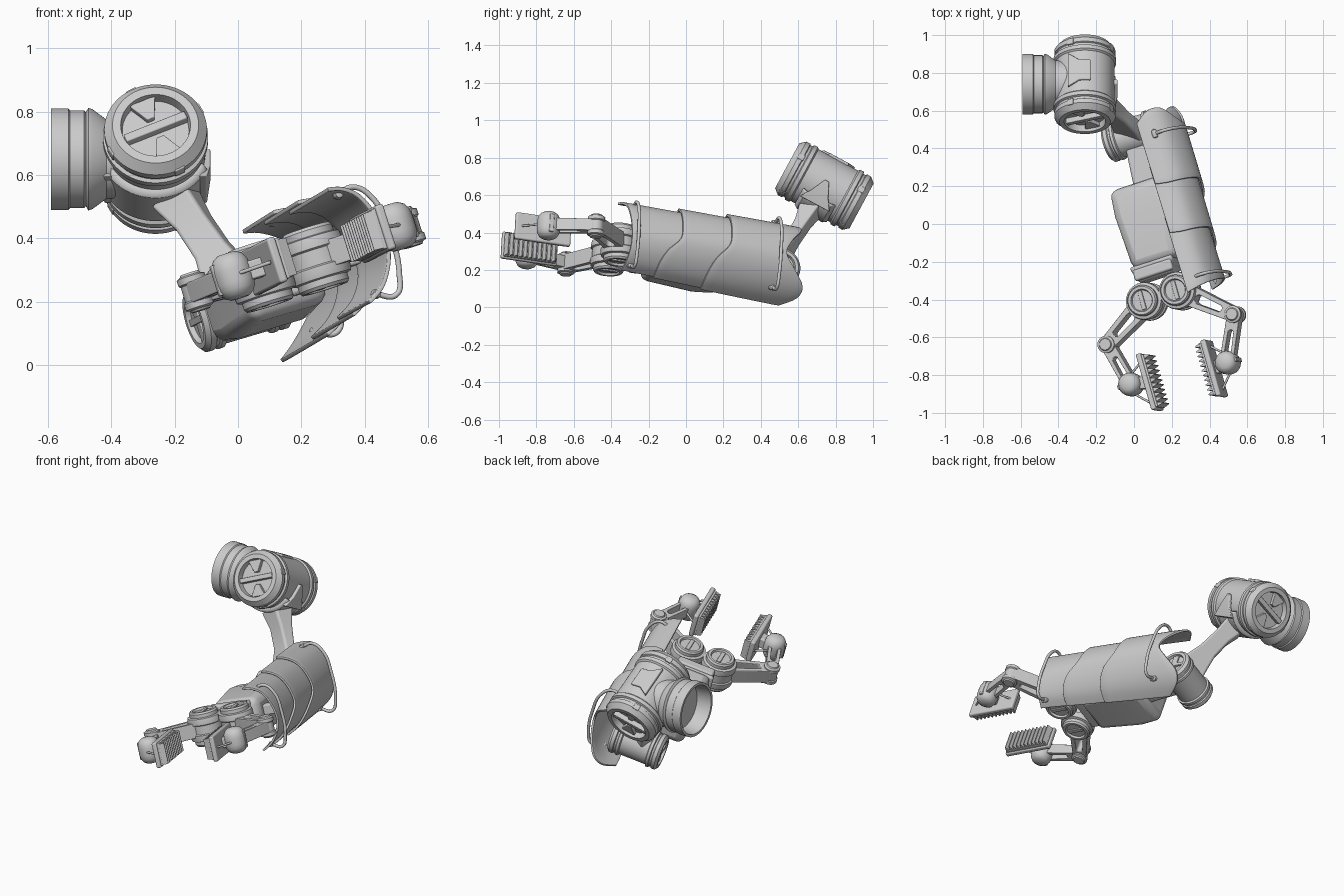
import bpy, bmesh
from math import cos, sin, pi
from mathutils import Vector as V

if "Cube" in bpy.data.objects:
    bpy.data.objects.remove(bpy.data.objects["Cube"])

# Forearm frame: F along the arm, U hinge axis, S sideways; O is the elbow centre
F = V((.271, -.952, .14)).normalized()
U = V((-.3, .054, .952))
U = (U - F * U.dot(F)).normalized()
S = U.cross(F)
O = V((0, .47, .18))
G = V((.16, -.38, .31))          # gripper centre


def loc(s, t, u):
    return O + S * s + F * t + U * u


def hand(x, y):
    """Point on the finger plane above a top-view position"""
    d = V((x, y, G.z)) - G
    return V((x, y, G.z - d.dot(U) / U.z))


def mesh(name, verts, faces, bevel=0, solid=0, angle=.6):
    bm = bmesh.new()
    vs = [bm.verts.new(v) for v in verts]
    for f in faces:
        bm.faces.new([vs[i] for i in f])
    bmesh.ops.remove_doubles(bm, verts=bm.verts, dist=1e-5)
    bmesh.ops.recalc_face_normals(bm, faces=bm.faces)
    me = bpy.data.meshes.new(name)
    bm.to_mesh(me)
    bm.free()
    ob = bpy.data.objects.new(name, me)
    bpy.context.collection.objects.link(ob)
    if solid:
        m = ob.modifiers.new("solid", 'SOLIDIFY')
        m.thickness, m.offset = solid, 0
    if bevel:
        m = ob.modifiers.new("bevel", 'BEVEL')
        m.width, m.segments, m.limit_method = bevel, 3, 'ANGLE'
    bpy.ops.object.select_all(action='DESELECT')
    bpy.context.view_layer.objects.active = ob
    ob.select_set(True)
    bpy.ops.object.shade_smooth_by_angle(angle=angle)
    return ob


def lathe(name, c, axis, prof, n=48, ref=V((1, .3, .2)), arc=None, solid=0):
    """Turn (radius, height) points round an axis"""
    z = axis.normalized()
    if abs(z.dot(ref.normalized())) > .8:
        ref = V((0, 1, 0))
    x = (ref - z * ref.dot(z)).normalized()
    y = z.cross(x)
    a0, a1 = arc or (0, 2 * pi)
    k = len(prof)
    vs = []
    for i in range(n + 1):
        a = a0 + (a1 - a0) * i / n
        vs += [c + (x * cos(a) + y * sin(a)) * r + z * h for r, h in prof]
    fs = [(i*k+j, i*k+j+1, i*k+k+j+1, i*k+k+j) for i in range(n) for j in range(k-1)]
    return mesh(name, vs, fs, solid=solid)


def loft(name, secs, bevel=.01):
    """secs: (centre, half-width vector, half-depth vector)"""
    vs = []
    for c, a, b in secs:
        vs += [c - a - b, c + a - b, c + a + b, c - a + b]
    m = len(secs)
    fs = [(4*i+j, 4*i+(j+1) % 4, 4*i+4+(j+1) % 4, 4*i+4+j) for i in range(m-1) for j in range(4)]
    fs += [(3, 2, 1, 0), (4*m-4, 4*m-3, 4*m-2, 4*m-1)]
    return mesh(name, vs, fs, bevel)


def box(name, c, hs, bevel=.01, axes=(S, F, U)):
    a, b, d = (ax * h for ax, h in zip(axes, hs))
    return loft(name, [(c - d, a, b), (c + d, a, b)], bevel)


def link(name, a, b, ra, rb, h):
    """Tapered finger link with a long slot"""
    d = (b - a).normalized()
    e = U.cross(d)
    n = 12

    def ring(ca, cb, r1, r2, z):
        out = []
        for c, r, st in ((cb, r2, -pi/2), (ca, r1, pi/2)):
            out += [c + d*cos(st+pi*i/n)*r + e*sin(st+pi*i/n)*r + U*z for i in range(n+1)]
        return out
    ia, ib = a.lerp(b, .38), a.lerp(b, .74)
    vs = ring(a, b, ra, rb, h) + ring(ia, ib, ra*.4, rb*.45, h) \
        + ring(ia, ib, ra*.4, rb*.45, -h) + ring(a, b, ra, rb, -h)
    m = 2*(n+1)
    fs = [(k*m+i, k*m+(i+1) % m, ((k+1) % 4)*m+(i+1) % m, ((k+1) % 4)*m+i)
          for k in range(4) for i in range(m)]
    mesh(name, vs, fs, .005)


def tube(name, pts, r):
    cu = bpy.data.curves.new(name, 'CURVE')
    cu.dimensions, cu.bevel_depth, cu.bevel_resolution, cu.use_fill_caps = '3D', r, 3, True
    sp = cu.splines.new('BEZIER')
    sp.bezier_points.add(len(pts) - 1)
    for bp, p in zip(sp.bezier_points, pts):
        bp.co = p
        bp.handle_left_type = bp.handle_right_type = 'AUTO'
    bpy.context.collection.objects.link(bpy.data.objects.new(name, cu))


def mirrored(half):
    return half + [(r, -h) for r, h in reversed(half)]


# Shoulder drum with recessed ends, cross bars and rim clamps
A = V((0, -.88, .475)).normalized()
D = V((-.26, .74, .65))
X = V((1, 0, 0))
B = A.cross(X)                   # up and back, square to the drum axis
lathe("shoulder_drum", D, A, mirrored([
    (0, .19), (.105, .19), (.11, .226), (.136, .226), (.162, .196), (.162, .172), (.155, .168),
    (.155, .155), (.166, .15), (.166, .128), (.157, .12)]), 64)
for i, sg in enumerate((1, -1)):
    e = D + A * sg * .2
    p, q = X*cos(.42) + B*sin(.42), B*cos(.42) - X*sin(.42)
    box(f"drum_bar_{i}", e, (.105, .014, .02), .004, (p, q, A))
    for j in (1, -1):
        loft(f"drum_blade_{i}_{j}", [(e + q*j*.035, p*.012, A*.012), (e + q*j*.105, p*.045, A*.012)], .003)
    for j in range(4):
        a = .5 + j * pi / 2
        rd, tg = X*cos(a) + B*sin(a), B*cos(a) - X*sin(a)
        box(f"drum_clamp_{i}_{j}", D + rd*.153 + A*sg*.182, (.011, .018, .018), .004, (rd, tg, A))

# Hollow shoulder socket
lathe("shoulder_socket", V((0, .74, .65)), X, [
    (0, -.5), (.135, -.5), (.145, -.59), (.16, -.59), (.16, -.535), (.154, -.53), (.154, -.485),
    (.148, -.48), (.162, -.472), (.158, -.46), (.125, -.415), (.125, -.3)], 64)
loft("drum_top_plate", [(D + B*.155 - X*.09, A*.1, B*.01), (D + B*.158 - X*.03, A*.06, B*.01),
                        (D + B*.158 + X*.03, A*.06, B*.01)], .005)

# Half sleeve under the drum, side ears and the upper arm strut
lathe("shoulder_sleeve", D, A, [(.158, -.1), (.172, -.08), (.172, .07), (.158, .09)], 32,
      -B, (-1.15, 1.15), .012)
for sg in (1, -1):
    loft(f"sleeve_ear_{sg}", [(D + X*sg*.163 + B*.03, X*.01, A*.012), (D + X*sg*.163 - B*.05, X*.01, A*.05),
                              (D + X*sg*.15 - B*.11, X*.012, A*.09)], .005)
w = V((.8, -.1, .5)).normalized()
dp = V((.35, .85, -.1)).normalized()
loft("upper_arm_strut", [(V((-.2, .67, .53)), w*.065, dp*.06), (V((-.14, .625, .45)), w*.052, dp*.04),
                         (V((-.08, .57, .36)), w*.055, dp*.032), (V((-.04, .52, .29)), w*.075, dp*.036),
                         (V((-.01, .48, .22)), w*.085, dp*.045)], .012)

# Elbow cylinder
lathe("elbow_drum", O, S, mirrored([
    (0, .135), (.07, .135), (.073, .152), (.09, .152), (.105, .138), (.105, .118), (.098, .114),
    (.098, .104), (.106, .1), (.106, .085), (.096, .08)]))
for j in (1, -1):
    box(f"elbow_bar_{j}", loc(.138*j, 0, 0), (.008, .07, .011), .003)
    box(f"elbow_cross_{j}", loc(.136*j, 0, 0), (.006, .02, .07), .003)

# Forearm body, neck and wrist
loft("forearm_neck", [(loc(.01, .05, 0), S*.06, U*.06), (loc(.0, .3, 0), S*.065, U*.07)], .015)
loft("forearm_body", [(loc(-.045, .255, 0), S*.15, U*.105), (loc(-.045, .4, .005), S*.155, U*.12),
                      (loc(-.05, .7, .01), S*.135, U*.105)], .045)
wr = G - F * .13
loft("wrist_block", [(wr - F*.06, S*.125, U*.08), (wr + F*.03, S*.1, U*.06)], .015)
box("wrist_plate", wr - F*.01, (.11, .03, .085), .012)

# Armour: three overlapping curved shells
rear = [(.10, .235), (.17, .225), (.235, .185), (.28, .11), (.295, .03), (.27, -.05),
        (.22, -.12), (.16, -.17), (.09, -.205)]
front = [(.11, .225), (.16, .215), (.21, .18), (.245, .11), (.26, .03), (.25, -.03),
         (.225, -.08), (.19, -.12), (.14, -.15)]
step = [0, .01, .01, .01, .02, .08, .11, .12, .12]
back = [.04, -.01, -.01, .05, .08, .02, -.04, -.03, .05]
NP, NT = 33, 10


def curve(pts, v):
    """Smooth lookup along a list"""
    x = v * (len(pts) - 1)
    i = min(int(x), len(pts) - 2)
    p = [V(pts[max(0, min(len(pts)-1, i+k))]) for k in (-1, 0, 1, 2)]
    f = x - i
    return p[1] + .5*f*(p[2]-p[0] + f*(2*p[0]-5*p[1]+4*p[2]-p[3] + f*(3*(p[1]-p[2])+p[3]-p[0])))


for n, (t0, t1) in enumerate([(-.06, .32), (.22, .59), (.5, .925)]):
    vs = []
    for i in range(NT + 1):
        for j in range(NP):
            v = j / (NP - 1)
            st = curve([(a, b) for a, b in zip(step, back)], v)
            e0 = t0 + (st.y if n == 0 else st.x * .8)
            e1 = t1 + (st.x if n < 2 else -.03 * sin(pi * v) - .03 * v)
            t = e0 + (e1 - e0) * i / NT
            p = curve(rear, v).lerp(curve(front, v), max(0, min(1, t / .87)))
            p = p * (.97 + .07 * i / NT - .018 * n)
            vs.append(loc(p.x, t, p.y))
    fs = [(i*NP+j, i*NP+j+1, i*NP+NP+j+1, i*NP+NP+j) for i in range(NT) for j in range(NP-1)]
    mesh(f"armour_shell_{n}", vs, fs, .003, .013)
for i, t in enumerate((.35, .6)):
    box(f"armour_mount_{i}", loc(.15, t, .02), (.09, .03, .03), .008)

# Guard rails outside the armour
for i, (t, k) in enumerate(((.06, 1.1), (.85, 1))):
    pts = [loc(s*k, t, u*k) for s, u in ((.16, .205), (.215, .215), (.265, .165), (.285, .05),
                                         (.275, -.09), (.245, -.15), (.18, -.13))]
    tube(f"guard_rail_{i}", pts, .009)
    for j in (0, -1):
        lathe(f"rail_foot_{i}_{j}", pts[j], F, [(0, -.026), (.012, -.02), (.016, 0), (.012, .02), (0, .026)], 16)

# Fingers: base drum, two slotted links, ball joint and toothed pad
fingers = {"left": (1, (.07, -.41), (-.135, -.64), (-.015, -.85), (.083, -.838)),
           "right": (-1, (.245, -.355), (.535, -.48), (.497, -.735), (.425, -.765))}
for nm, (sg, b, k, e, p) in fingers.items():
    b, k, e, p = (hand(*c) for c in (b, k, e, p))
    lathe(nm + "_finger_base", b, U, mirrored([
        (0, .088), (.055, .088), (.06, .1), (.075, .1), (.082, .09), (.082, .07), (.097, .066),
        (.1, .05), (.1, .03), (.092, .025)]))
    box(nm + "_base_bar", b, (.012, .05, .096), .003)
    link(nm + "_lower_link", b, k, .06, .04, .042)
    lathe(nm + "_knuckle", k, U, mirrored([(0, .062), (.03, .062), (.034, .055), (.046, .05), (.046, .03), (.04, .025)]), 32)
    link(nm + "_upper_link", k, e, .036, .038, .032)
    lathe(nm + "_ball_joint", e, U, mirrored([
        (0, .075), (.03, .073), (.048, .062), (.059, .042), (.062, .02)]), 32)
    box(nm + "_ball_clip", e - S*sg*.04, (.024, .012, .05), .004)
    loft(nm + "_pad_stem", [(e, F*.03, U*.03), (p, F*.035, U*.03)], .006)
    box(nm + "_pad_plate", p, (.014, .155, .074), .008)
    box(nm + "_pad_lip", p + S*sg*.018, (.008, .145, .066), .004)
    for i in range(11):
        c = p + S*sg*.024 + F * (-.132 + i * .0264)
        loft(f"{nm}_pad_tooth_{i}", [(c, F*.012, U*.062), (c + S*sg*.03, F*.002, U*.06)], 0)
    for j in (1, -1):
        tube(f"{nm}_pad_rod_{j}", [e + F*j*.03 - S*sg*.02, p + F*j*.12 - S*sg*.012], .006)
